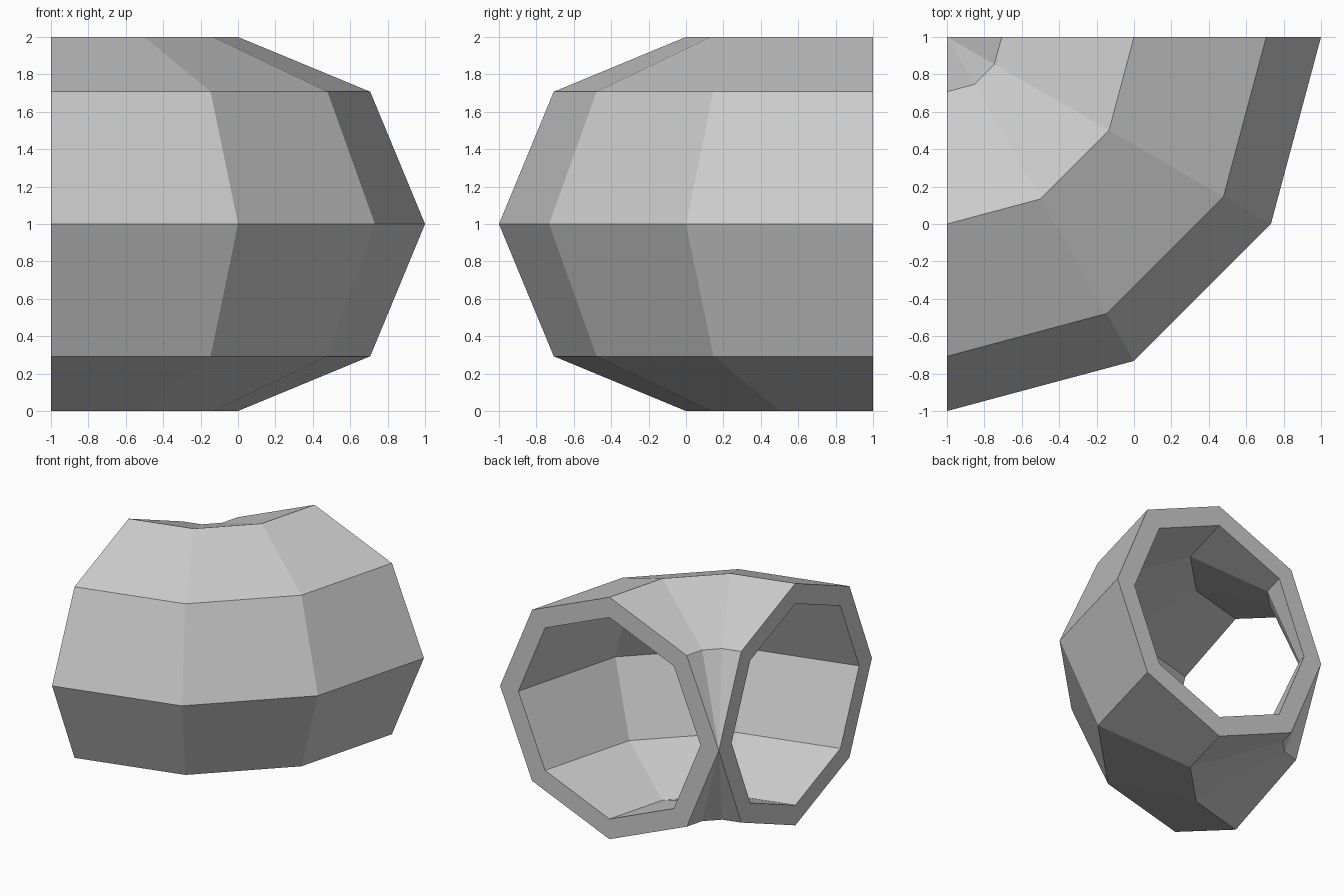
import bpy, bmesh
from math import cos, sin, pi

if "Cube" in bpy.data.objects:
    bpy.data.objects.remove(bpy.data.objects["Cube"])

SIDES, SEGMENTS = 8, 3
PIVOT = (-1.0, 1.0)            # bend axis, one bend radius from the pipe centre
BEND_R, OUTER_R, INNER_R = 1.0, 1.0, 0.833

bm = bmesh.new()


def section(angle, radius):
    """One octagonal ring of the pipe, swung round the bend axis."""
    ring = []
    for i in range(SIDES):
        a = 2 * pi * i / SIDES
        r = BEND_R + radius * cos(a)
        ring.append(bm.verts.new((PIVOT[0] + r * cos(angle),
                                  PIVOT[1] - r * sin(angle),
                                  1 + radius * sin(a))))
    return ring


def bridge(a, b):
    for i in range(SIDES):
        j = (i + 1) % SIDES
        bm.faces.new((a[i], a[j], b[j], b[i]))


# Outer and inner walls, swept through 90 degrees
angles = [pi / 2 * s / SEGMENTS for s in range(SEGMENTS + 1)]
outer = [section(a, OUTER_R) for a in angles]
inner = [section(a, INNER_R) for a in angles]
for s in range(SEGMENTS):
    bridge(outer[s], outer[s + 1])
    bridge(inner[s + 1], inner[s])

# Flat rims at both open ends
bridge(inner[0], outer[0])
bridge(outer[-1], inner[-1])

# The outer rings all touch at the bend axis, so merge them there
bmesh.ops.remove_doubles(bm, verts=bm.verts[:], dist=1e-4)
bmesh.ops.recalc_face_normals(bm, faces=bm.faces[:])

mesh = bpy.data.meshes.new("pipe_elbow")
bm.to_mesh(mesh)
bm.free()
bpy.context.collection.objects.link(bpy.data.objects.new("pipe_elbow", mesh))
